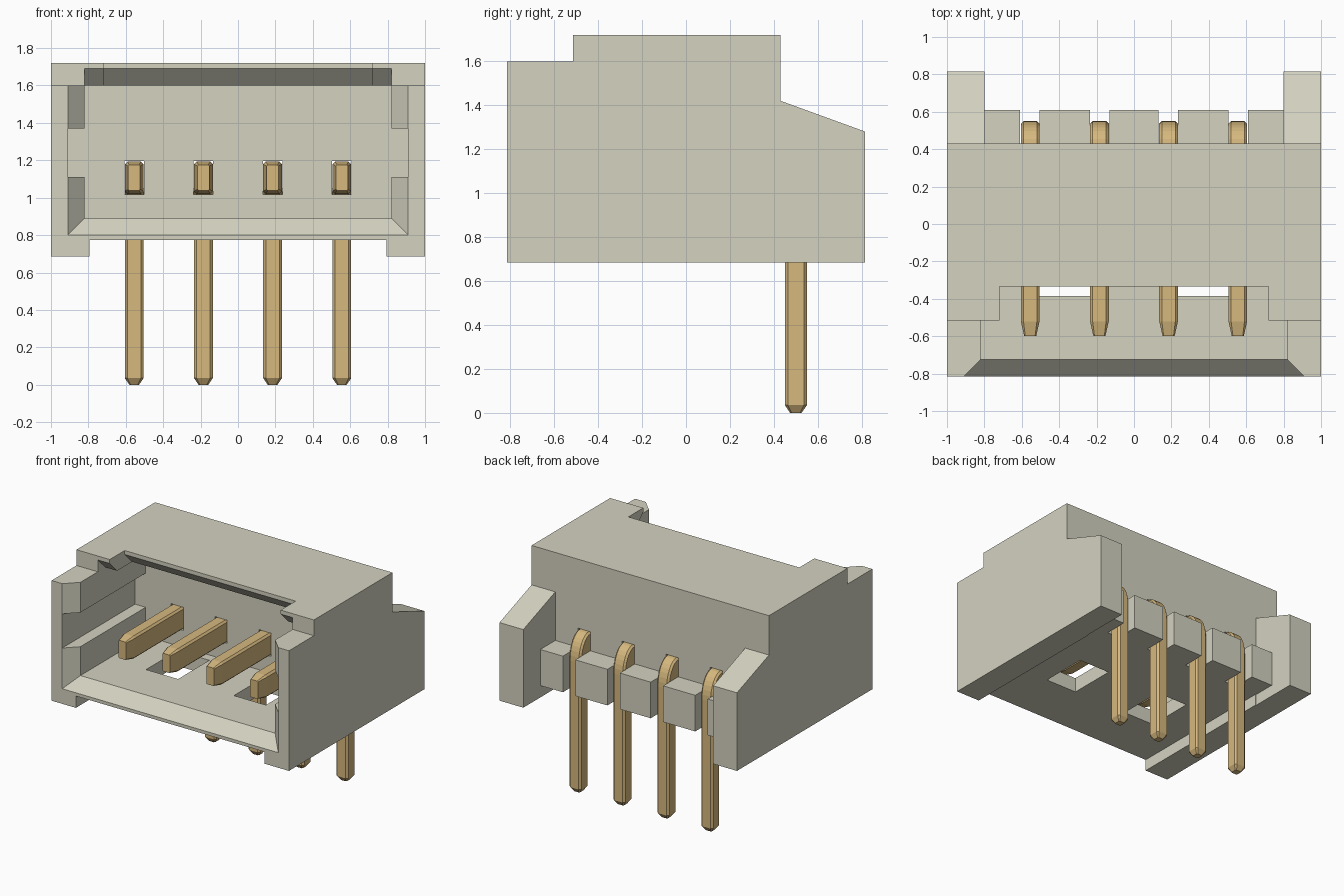
import bpy, bmesh, math

if "Cube" in bpy.data.objects:
    bpy.data.objects.remove(bpy.data.objects["Cube"], do_unlink=True)


def material(name, colour):
    m = bpy.data.materials.new(name)
    m.use_nodes = True
    m.diffuse_color = colour
    m.node_tree.nodes["Principled BSDF"].inputs["Base Color"].default_value = colour
    return m


ivory = material("ivory plastic", (0.66, 0.645, 0.53, 1))
brass = material("brass", (0.67, 0.48, 0.21, 1))


def loft(name, rings, mat):
    """Closed skin over a list of equal-length point rings."""
    bm = bmesh.new()
    rows = [[bm.verts.new(p) for p in ring] for ring in rings]
    n = len(rows[0])
    for a, b in zip(rows, rows[1:]):
        for i in range(n):
            j = (i + 1) % n
            bm.faces.new((a[i], a[j], b[j], b[i]))
    bm.faces.new(rows[0][::-1])
    bm.faces.new(rows[-1])
    bmesh.ops.recalc_face_normals(bm, faces=bm.faces)
    me = bpy.data.meshes.new(name)
    bm.to_mesh(me)
    bm.free()
    me.materials.append(mat)
    ob = bpy.data.objects.new(name, me)
    bpy.context.collection.objects.link(ob)
    return ob


def prism(name, x0, x1, profile):
    """Extrude a (y, z) profile along x."""
    return loft(name, [[(x, y, z) for y, z in profile] for x in (x0, x1)], ivory)


def box(name, x0, x1, y0, y1, z0, z1):
    return prism(name, x0, x1, [(y0, z0), (y1, z0), (y1, z1), (y0, z1)])


# Housing: the side silhouette across the full width
housing = prism("housing", -1, 1, [
    (-0.815, 0.685), (0.815, 0.685), (0.815, 1.28), (0.43, 1.42),
    (0.43, 1.72), (-0.515, 1.72), (-0.515, 1.6), (-0.815, 1.6)])

pin_xs = (-0.555, -0.185, 0.185, 0.555)

# Cutters: cavity, roof notch, side grooves, space between rear wings, underside
cutters = [
    prism("cavity_cutter", -0.82, 0.82, [
        (-1, 0.89), (0.06, 0.89), (0.06, 1.6), (-0.425, 1.6),
        (-0.53, 1.705), (-0.53, 1.9), (-1, 1.9)]),
    prism("roof_notch_cutter", -0.72, 0.72, [
        (-1, 1.58), (-0.225, 1.58), (-0.335, 1.69), (-0.335, 1.9), (-1, 1.9)]),
    box("groove_cutter", -0.91, 0.91, -1, 0.06, 1.11, 1.37),
    box("rear_cutter", -0.8, 0.8, 0.43, 1, 0.5, 1.9),
    box("underside_cutter", -0.795, 0.795, -1, 1, 0.5, 0.775),
]

# Flared mouth cutter
def mouth_ring(y):
    w = 0.095 - y
    z = 1.615 + y
    return [(-w, y, z), (w, y, z), (w, y, 2), (-w, y, 2)]


cutters.append(loft("mouth_cutter", [mouth_ring(-0.83), mouth_ring(-0.71)], ivory))

# Floor windows and pin holes
for s in (-1, 1):
    a, b = sorted((s * 0.235, s * 0.505))
    cutters.append(box("floor_window_cutter", a, b, -0.385, -0.01, 0.6, 1.0))
for x in pin_xs:
    cutters.append(box("pin_hole_cutter", x - 0.052, x + 0.052, 0, 0.6, 1.018, 1.195))

for c in cutters:
    mod = housing.modifiers.new(c.name, "BOOLEAN")
    mod.operation = "DIFFERENCE"
    mod.solver = "EXACT"
    mod.object = c

# Bake the cuts and discard the cutters
deps = bpy.context.evaluated_depsgraph_get()
cut_mesh = bpy.data.meshes.new_from_object(housing.evaluated_get(deps))
housing.modifiers.clear()
housing.data = cut_mesh
for c in cutters:
    bpy.data.objects.remove(c, do_unlink=True)

# Rear teeth between the pins
for x0, x1 in ((-0.8, -0.61), (-0.505, -0.235), (-0.13, 0.13), (0.235, 0.505), (0.61, 0.8)):
    box("rear_tooth", x0, x1, 0.43, 0.61, 0.775, 1.05)


# Bent pins with chamfered edges
def section(x, y, z, angle, w, h, c=0.014):
    """Chamfered rectangle; angle 0 points along +y, a right angle points down."""
    up_y, up_z = math.sin(angle), math.cos(angle)
    pts = [(w - c, -h), (w, c - h), (w, h - c), (w - c, h),
           (c - w, h), (-w, h - c), (-w, c - h), (c - w, -h)]
    return [(x + u, y + v * up_y, z + v * up_z) for u, v in pts]


for x in pin_xs:
    rings = [section(x, -0.6, 1.107, 0, 0.032, 0.068, 0.006),
             section(x, -0.52, 1.107, 0, 0.05, 0.086)]
    steps = 8
    for i in range(steps + 1):
        t = math.pi / 2 * i / steps
        inner = (0.43 + 0.02 * math.sin(t), 1.0 + 0.021 * math.cos(t))
        outer = (0.43 + 0.12 * math.sin(t), 1.0 + 0.193 * math.cos(t))
        dy, dz = outer[0] - inner[0], outer[1] - inner[1]
        rings.append(section(x, (inner[0] + outer[0]) / 2, (inner[1] + outer[1]) / 2,
                             math.atan2(dy, dz), 0.05, math.hypot(dy, dz) / 2))
    rings.append(section(x, 0.5, 0.035, math.pi / 2, 0.05, 0.05))
    rings.append(section(x, 0.5, 0, math.pi / 2, 0.026, 0.026, 0.007))
    loft("pin", rings, brass)
